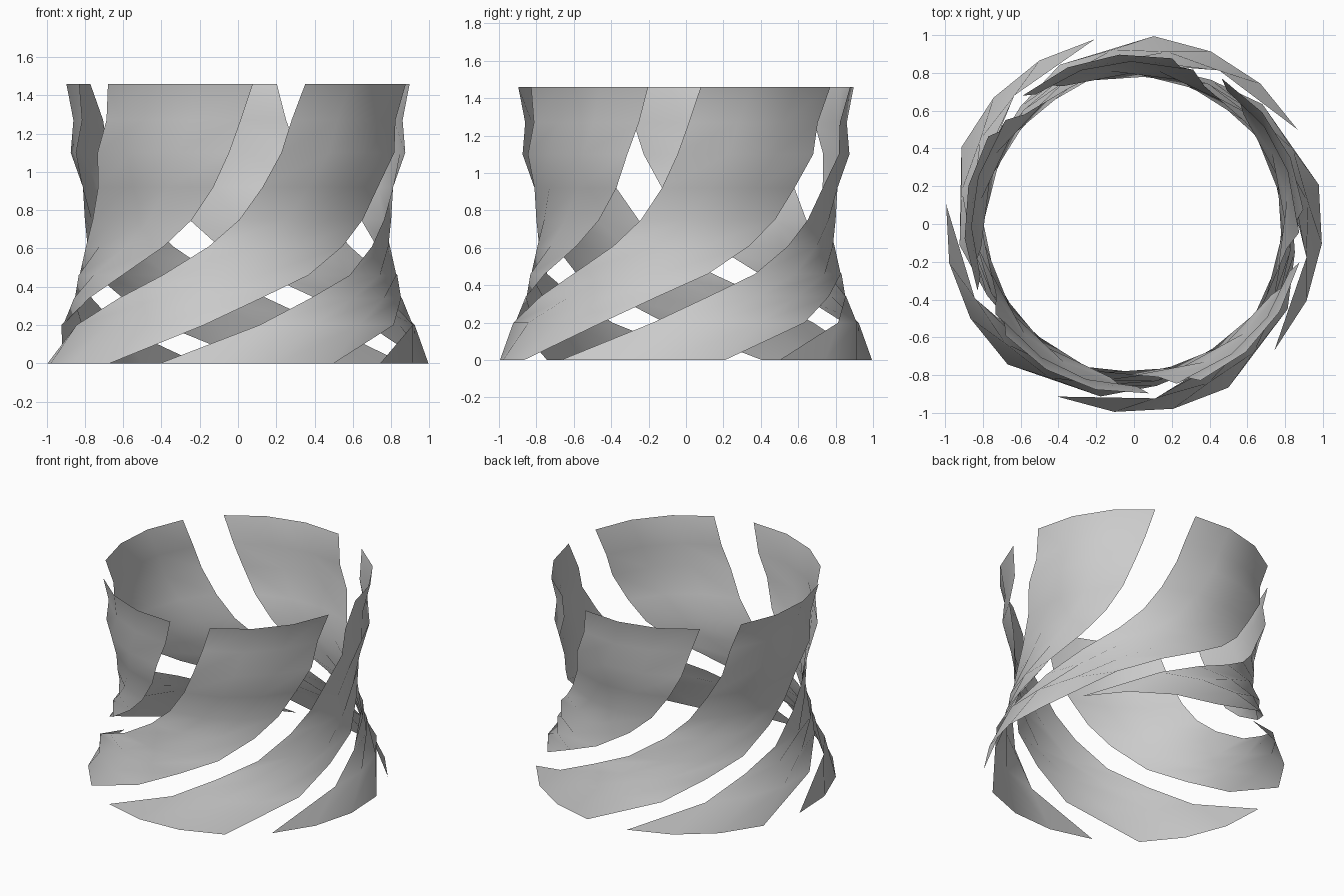
import bpy, math

cube = bpy.data.objects.get("Cube")
if cube:
    bpy.data.objects.remove(cube, do_unlink=True)

grey = bpy.data.materials.new("plain grey")
grey.use_nodes = True
COLOUR = (0.6, 0.6, 0.6, 1)
grey.diffuse_color = COLOUR
grey.node_tree.nodes["Principled BSDF"].inputs["Base Color"].default_value = COLOUR

# Band path: height, radius, angle of the leading edge (degrees from the front)
PATH = [(0, 1.0, -96), (0.2, 0.93, -65), (0.34, 0.865, -46), (0.46, 0.84, -28),
        (0.61, 0.80, -11), (0.75, 0.80, 0.5), (0.92, 0.82, 9), (1.1, 0.875, 15),
        (1.27, 0.86, 19), (1.46, 0.90, 23)]
BANDS = 5
WIDTH = 54
SEGS = 3


def twisted_band(name, turn):
    """Thin open strip that winds up around the axis."""
    verts = []
    for z, r, lead in PATH:
        for s in range(SEGS + 1):
            a = math.radians(lead + turn + WIDTH * s / SEGS)
            verts.append((r * math.sin(a), -r * math.cos(a), z))
    n = SEGS + 1
    faces = [(i * n + s, i * n + s + 1, (i + 1) * n + s + 1, (i + 1) * n + s)
             for i in range(len(PATH) - 1) for s in range(SEGS)]
    mesh = bpy.data.meshes.new(name)
    mesh.from_pydata(verts, [], faces)
    mesh.materials.append(grey)
    mesh.shade_smooth()
    obj = bpy.data.objects.new(name, mesh)
    bpy.context.collection.objects.link(obj)


# Five equal bands around the ring
for k in range(BANDS):
    twisted_band(f"twisted_band_{k + 1}", 360 / BANDS * k)
